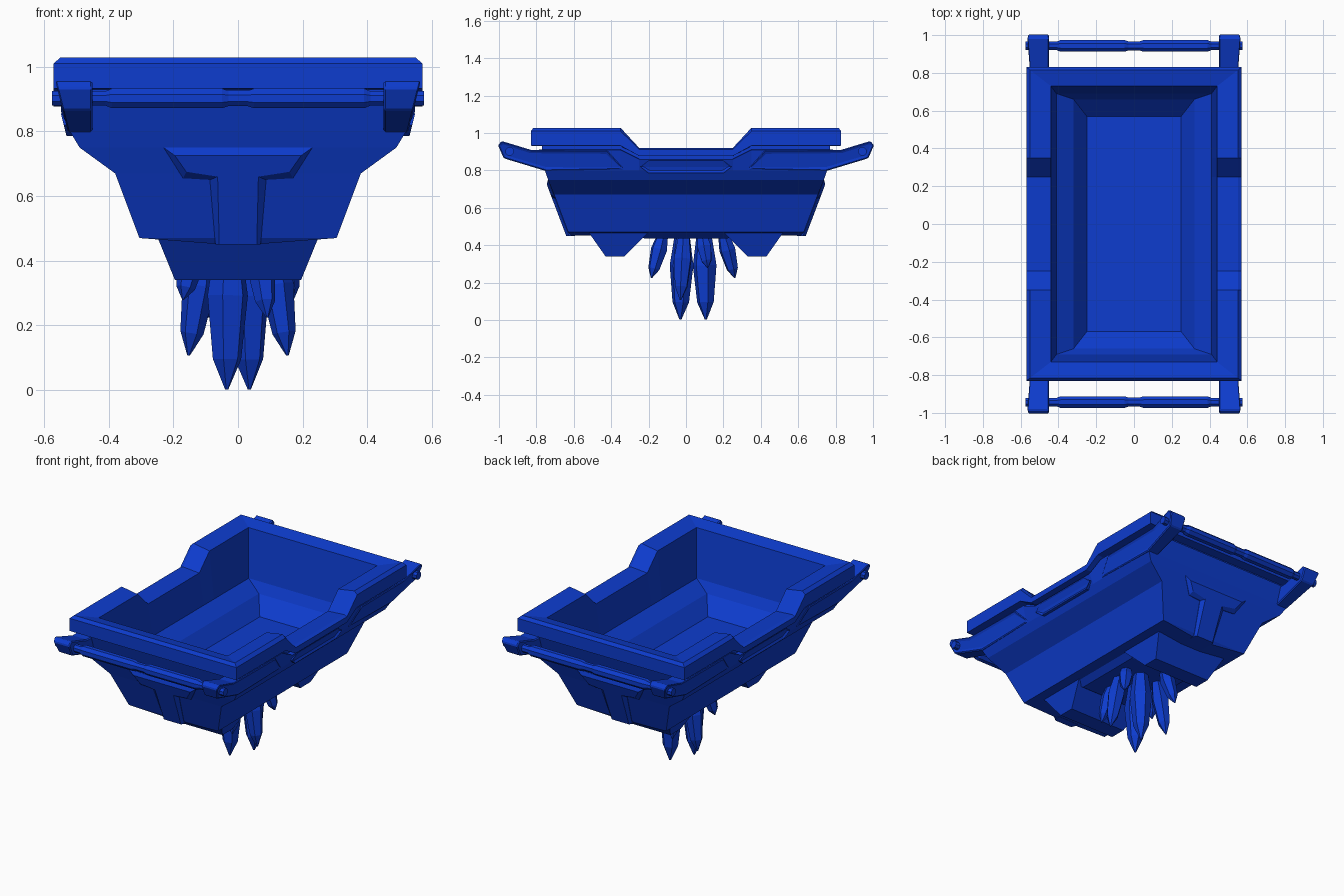
import bpy, bmesh, math
from mathutils import Vector

if "Cube" in bpy.data.objects:
    bpy.data.objects.remove(bpy.data.objects["Cube"])

blue = bpy.data.materials.new("blue_paint")
blue.diffuse_color = (0.004, 0.045, 0.62, 1)
blue.use_nodes = True
blue.node_tree.nodes["Principled BSDF"].inputs["Base Color"].default_value = blue.diffuse_color


def loft(name, rings, inset=None):
    """Skin a list of equal-length point rings and cap both ends."""
    bm = bmesh.new()
    vs = [[bm.verts.new(p) for p in r] for r in rings]
    n = len(vs[0])
    for a, b in zip(vs, vs[1:]):
        for i in range(n):
            j = (i + 1) % n
            bm.faces.new((a[i], a[j], b[j], b[i]))
    bm.faces.new(vs[0][::-1])
    cap = bm.faces.new(vs[-1])
    bmesh.ops.recalc_face_normals(bm, faces=bm.faces)
    if inset:
        bmesh.ops.inset_individual(bm, faces=[cap], thickness=inset[0], depth=inset[1])
    me = bpy.data.meshes.new(name)
    bm.to_mesh(me)
    bm.free()
    me.materials.append(blue)
    ob = bpy.data.objects.new(name, me)
    bpy.context.collection.objects.link(ob)
    return ob


def bevel(ob, width):
    m = ob.modifiers.new("bevel", 'BEVEL')
    m.width, m.segments, m.limit_method = width, 1, 'ANGLE'


def rect(hx, hy, z, y=0):
    return [(sx * hx, y + sy * hy, z) for sx, sy in ((-1, -1), (1, -1), (1, 1), (-1, 1))]


# Hull ring: rectangle whose long sides drop to zmid between y = -0.25 and 0.25
def hull_ring(hx, hy, z, zmid=None):
    zmid = z if zmid is None else zmid
    side = [(-hy, z), (-0.35, z), (-0.25, zmid), (0.25, zmid), (0.35, z), (hy, z)]
    return [(hx, y, h) for y, h in side] + [(-hx, y, h) for y, h in side[::-1]]


# Hull with rim and hollow inside, one continuous skin
loft("hull", [hull_ring(*r) for r in (
    (0.07, 0.615, 0.452), (0.305, 0.63, 0.47), (0.38, 0.705, 0.67), (0.49, 0.737, 0.75),
    (0.52, 0.755, 0.80), (0.547, 0.79, 0.91, 0.86), (0.515, 0.77, 0.912, 0.862),
    (0.515, 0.77, 0.93, 0.877), (0.57, 0.83, 0.932, 0.877), (0.57, 0.83, 1.01, 0.912),
    (0.55, 0.815, 1.028, 0.92), (0.44, 0.73, 1.01, 0.912), (0.41, 0.69, 0.72),
    (0.32, 0.66, 0.66), (0.25, 0.57, 0.57))])

# Underside plate and two tapered feet
loft("underside_plate", [rect(0.25, 0.30, 0.475), rect(0.20, 0.22, 0.435)])
for s, tag in ((-1, "front"), (1, "back")):
    loft(tag + "_foot", [rect(0.25, 0.165, 0.475, s * 0.36), rect(0.195, 0.05, 0.34, s * 0.38)])

# Side arms that run along the hull and stick out past both ends
ARM = [(1.005, 0.935), (0.985, 0.957), (0.83, 0.91), (0.42, 0.905), (0.33, 0.805),
       (0.75, 0.797), (0.975, 0.865)]
HEX = [(-0.245, 0.82), (-0.20, 0.855), (0.20, 0.855), (0.245, 0.82), (0.20, 0.785), (-0.20, 0.785)]


def side_x(z):
    return 0.528 + (z - 0.80) * 0.25


for sx, side in ((-1, "left"), (1, "right")):
    for sy, end in ((-1, "front"), (1, "back")):
        arm = loft(f"{end}_{side}_arm", [[(sx * 0.45, sy * y, z) for y, z in ARM],
                                         [(sx * side_x(z), sy * y, z) for y, z in ARM]],
                   (0.02, -0.006))
        bevel(arm, 0.006)
    # Six-sided panel in the middle of each side
    loft(side + "_side_panel", [[(sx * 0.49, y, z) for y, z in HEX],
                                [(sx * (side_x(z) + 0.006), y, z) for y, z in HEX]], (0.014, -0.01))

# T-shaped plates on both ends: outline on the hull, smaller outline in front
T_BASE = [(0.23, 0.75), (0.17, 0.655), (0.087, 0.65), (0.07, 0.45)]
T_FACE = [(0.195, 0.725), (0.16, 0.675), (0.063, 0.66), (0.058, 0.45)]


def t_ring(half, sy, lift):
    pts = half + [(-x, z) for x, z in half[::-1]]
    return [(x, sy * (0.63 + (z - 0.47) * 0.378 + lift), z) for x, z in pts]


# Grab bars with thinner middle and ends
BAR = [(0.575, 0.024), (0.41, 0.024), (0.39, 0.033), (0.05, 0.033), (0.03, 0.026)]
BAR = [(-x, r) for x, r in BAR] + BAR[::-1]
for sy, end in ((-1, "front"), (1, "back")):
    loft(end + "_t_plate", [t_ring(T_BASE, sy, -0.03), t_ring(T_BASE, sy, 0.002),
                            t_ring(T_FACE, sy, 0.018)])
    loft(end + "_grab_bar", [[(x, sy * 0.943 + r * math.cos((k + 0.5) * math.pi / 4),
                               0.902 + r * math.sin((k + 0.5) * math.pi / 4)) for k in range(8)]
                             for x, r in BAR])


# Hanging crystals: six-sided shards from base to tip
def crystal(name, base, tip, r, turn):
    base, tip = Vector(base), Vector(tip)
    q = (tip - base).to_track_quat('Z', 'Y')
    rings = []
    for t, k in ((0, 0.6), (0.38, 1.0), (0.8, 0.7), (1, 0.08)):
        c = base.lerp(tip, t)
        rings.append([c + q @ Vector((r * k * math.cos(turn + i * math.pi / 3),
                                      r * k * math.sin(turn + i * math.pi / 3), 0)) for i in range(6)])
    loft(name, rings)


# Pairs mirrored by a half turn about y = 0.038
for i, (base, tip, r) in enumerate((
        ((-0.03, -0.02, 0.47), (-0.035, -0.03, 0.002), 0.065),
        ((0.10, -0.01, 0.46), (0.153, -0.03, 0.107), 0.052),
        ((0.06, -0.12, 0.47), (0.09, -0.185, 0.225), 0.045),
        ((-0.13, -0.01, 0.46), (-0.17, -0.04, 0.28), 0.042))):
    for k in (1, -1):
        pts = [(k * x, 0.038 + k * (y - 0.038), z) for x, y, z in (base, tip)]
        crystal(f"crystal_{i}_{'a' if k > 0 else 'b'}", *pts, r, 0.3 + i)
